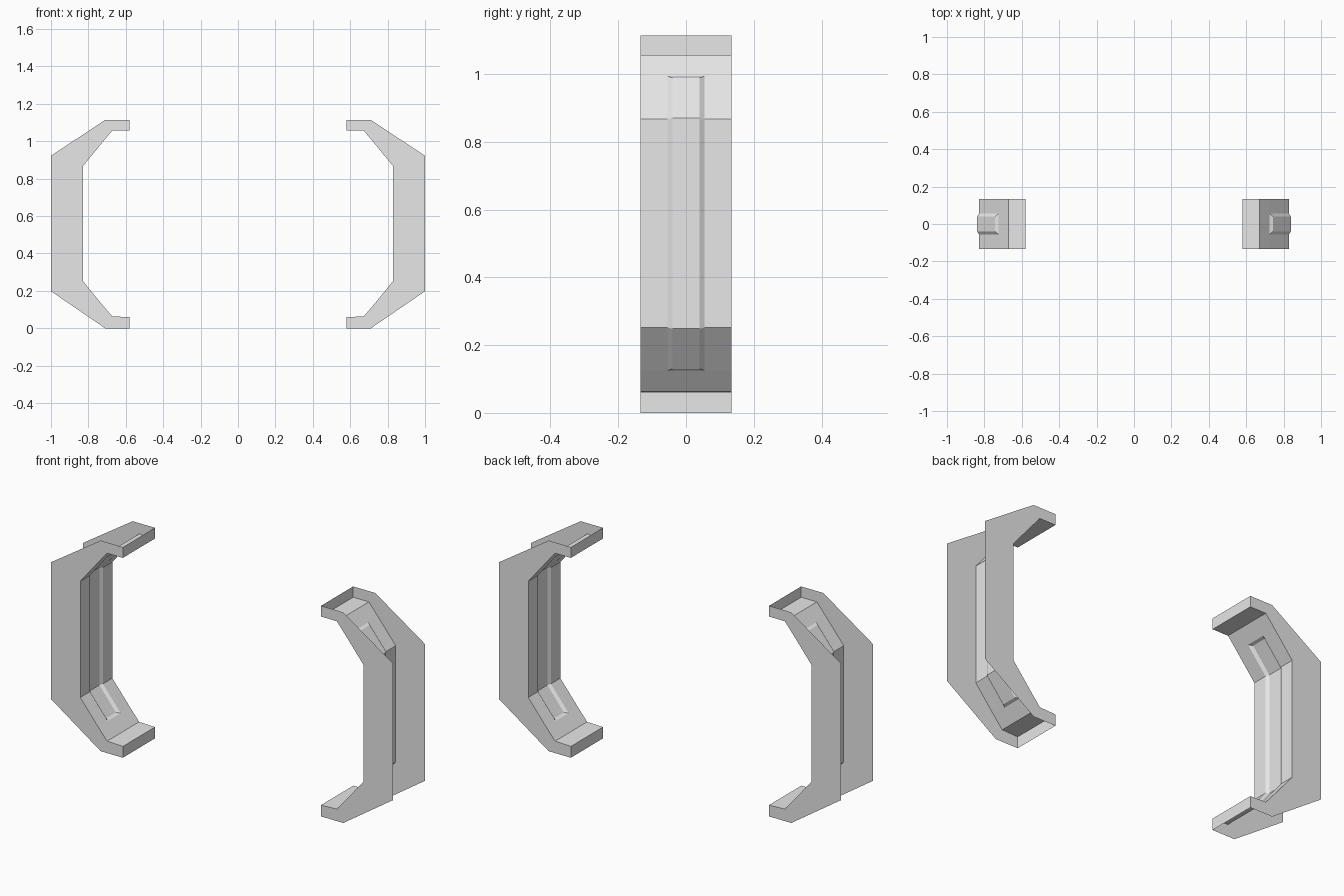
import bpy
import bmesh

cube = bpy.data.objects.get("Cube")
if cube:
    bpy.data.objects.remove(cube, do_unlink=True)

grey = bpy.data.materials.new("light grey")
grey.use_nodes = True
grey.diffuse_color = (0.8, 0.8, 0.8, 1)
grey.node_tree.nodes["Principled BSDF"].inputs["Base Color"].default_value = (0.8, 0.8, 0.8, 1)

HALF_WIDTH = 0.134
GROOVE = 0.055

# Inner (low to high) and outer (high to low) outlines in x, z
INNER = [(0.58, 0.06), (0.672, 0.063), (0.725, 0.125), (0.829, 0.252),
         (0.829, 0.867), (0.725, 0.994), (0.672, 1.057), (0.58, 1.057)]
OUTER = [(0.58, 1.114), (0.71, 1.114), (1, 0.922),
         (1, 0.198), (0.71, 0), (0.58, 0)]


def bracket(name, side):
    bm = bmesh.new()

    # Inner surface, with the middle column reserved for the groove
    columns = (-HALF_WIDTH, -GROOVE, GROOVE, HALF_WIDTH)
    rows = [[bm.verts.new((x, y, z)) for y in columns] for x, z in INNER]
    groove_faces = []
    for i, (low, high) in enumerate(zip(rows, rows[1:])):
        for c in range(3):
            face = bm.faces.new((low[c], high[c], high[c + 1], low[c + 1]))
            if c == 1 and 2 <= i <= 4:
                groove_faces.append(face)

    # Front and back walls
    front = [bm.verts.new((x, -HALF_WIDTH, z)) for x, z in OUTER]
    back = [bm.verts.new((x, HALF_WIDTH, z)) for x, z in OUTER]
    bm.faces.new(([r[0] for r in rows] + front)[::-1])
    bm.faces.new([r[-1] for r in rows] + back)

    # End caps of the two lips; the outer side stays open
    bm.faces.new(rows[0] + [back[-1], front[-1]])
    bm.faces.new((rows[-1] + [back[0], front[0]])[::-1])

    # Shallow groove with sloping sides
    bm.normal_update()
    bmesh.ops.inset_region(bm, faces=groove_faces, thickness=0.015,
                           depth=-0.01, use_even_offset=True)

    # Mirror for the opposite bracket
    if side < 0:
        for v in bm.verts:
            v.co.x = -v.co.x
        bmesh.ops.reverse_faces(bm, faces=bm.faces[:])

    mesh = bpy.data.meshes.new(name)
    bm.to_mesh(mesh)
    bm.free()
    mesh.materials.append(grey)
    bpy.context.collection.objects.link(bpy.data.objects.new(name, mesh))


bracket("left_bracket", 1)
bracket("right_bracket", -1)
